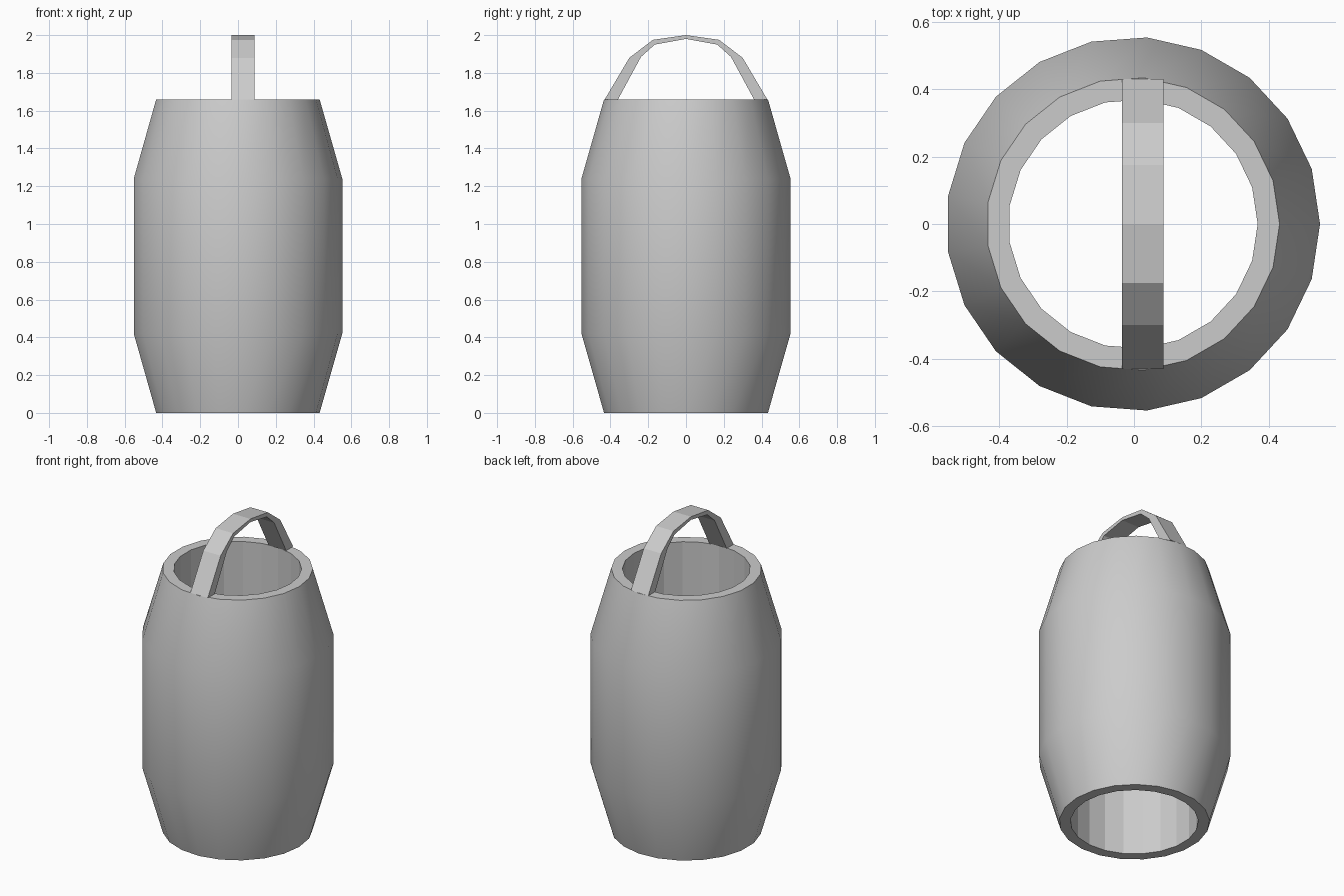
import bpy, bmesh
from math import sin, cos, tau

if "Cube" in bpy.data.objects:
    bpy.data.objects.remove(bpy.data.objects["Cube"])

SIDES = 21


def make_object(name, bm):
    bmesh.ops.recalc_face_normals(bm, faces=bm.faces)
    mesh = bpy.data.meshes.new(name)
    bm.to_mesh(mesh)
    bm.free()
    obj = bpy.data.objects.new(name, mesh)
    bpy.context.collection.objects.link(obj)
    return obj


# Barrel: closed wall profile (radius, height) spun into an open tube
profile = [(0.435, 0), (0.555, 0.42), (0.555, 1.24), (0.435, 1.66),
           (0.37, 1.66), (0.37, 0)]
bm = bmesh.new()
rings = [[bm.verts.new((r * cos(tau * i / SIDES) - 0.003, r * sin(tau * i / SIDES), z))
          for i in range(SIDES)] for r, z in profile]
for k, ring in enumerate(rings):
    nxt = rings[(k + 1) % len(rings)]
    for i in range(SIDES):
        j = (i + 1) % SIDES
        face = bm.faces.new((ring[i], ring[j], nxt[j], nxt[i]))
        face.smooth = k < 3          # smooth outside, faceted bore and flat rims
for ring in (rings[0], rings[3]):    # crisp rim edges
    for i in range(SIDES):
        bm.edges.get((ring[i], ring[(i + 1) % SIDES])).smooth = False
make_object("barrel_wall", bm)

# Handle: tapered arch (y, z) across the opening, thin at the crown
outer_half = [(0.43, 1.66), (0.30, 1.88), (0.175, 1.975)]
inner_half = [(0.36, 1.66), (0.238, 1.885), (0.165, 1.95)]


def arch(half, crown):
    return half + [(0, crown)] + [(-y, z) for y, z in reversed(half)]


outer, inner = arch(outer_half, 2.0), arch(inner_half, 1.98)
bm = bmesh.new()
sections = []
for (yo, zo), (yi, zi) in zip(outer, inner):
    sections.append([bm.verts.new(p) for p in
                     ((-0.035, yo, zo), (0.088, yo, zo), (0.088, yi, zi), (-0.035, yi, zi))])
for a, b in zip(sections, sections[1:]):
    for i in range(4):
        j = (i + 1) % 4
        bm.faces.new((a[i], a[j], b[j], b[i]))
bm.faces.new(sections[0])
bm.faces.new(sections[-1])
make_object("handle", bm)
